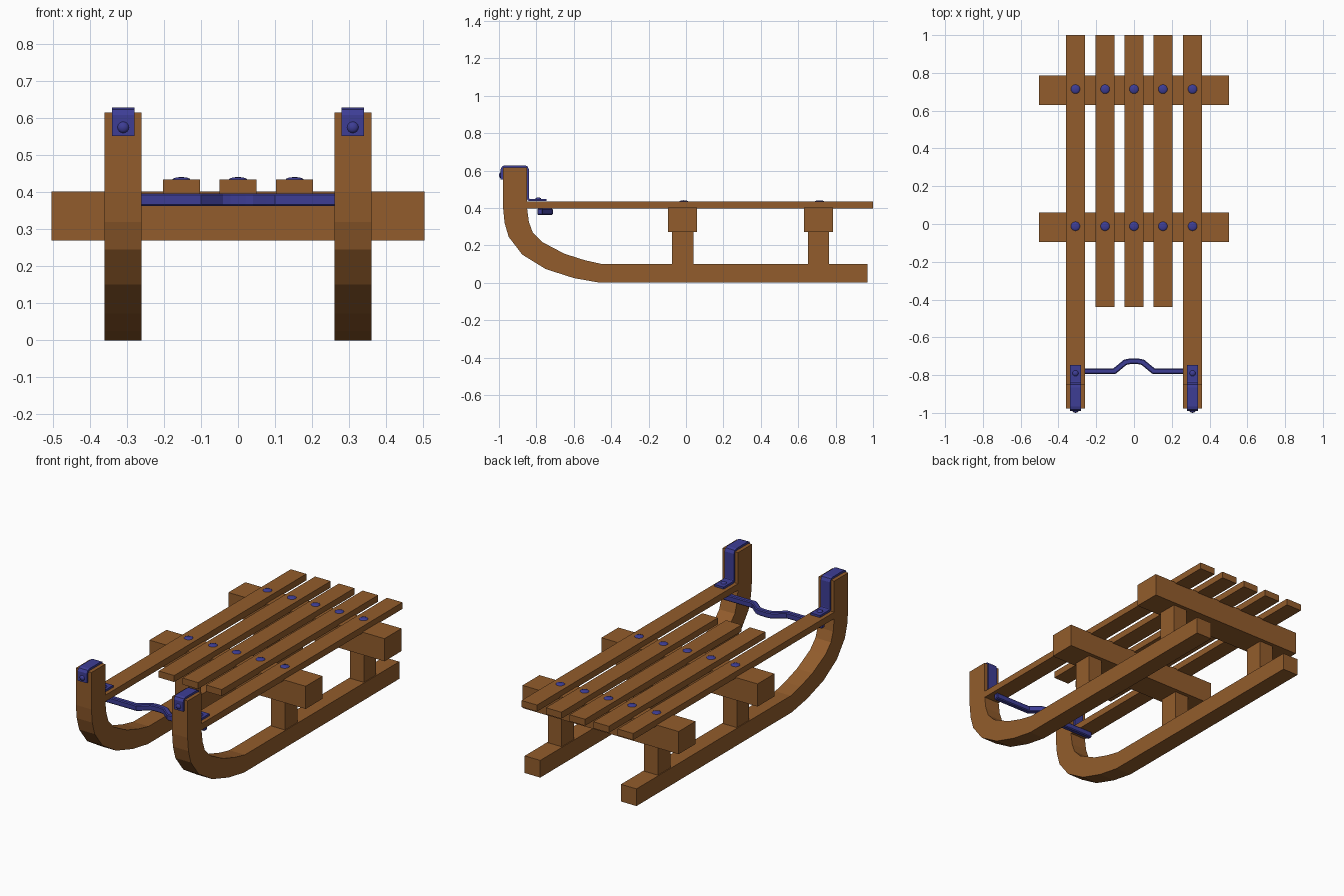
import bpy, bmesh, math
from mathutils import Vector, Matrix

if "Cube" in bpy.data.objects:
    bpy.data.objects.remove(bpy.data.objects["Cube"])


def material(name, rgb):
    m = bpy.data.materials.new(name)
    m.diffuse_color = (*rgb, 1)
    m.use_nodes = True
    m.node_tree.nodes["Principled BSDF"].inputs["Base Color"].default_value = m.diffuse_color
    return m


WOOD = material("brown wood", (0.29, 0.108, 0.025))
BLUE = material("blue metal", (0.047, 0.047, 0.30))


def finish(name, bm, mat):
    bmesh.ops.recalc_face_normals(bm, faces=bm.faces)
    mesh = bpy.data.meshes.new(name)
    bm.to_mesh(mesh)
    bm.free()
    mesh.materials.append(mat)
    ob = bpy.data.objects.new(name, mesh)
    bpy.context.collection.objects.link(ob)
    return ob


def box(name, x, y, z, mat):
    """Box from three (min, max) ranges."""
    bm = bmesh.new()
    bmesh.ops.create_cube(bm, size=1)
    for v in bm.verts:
        v.co = [r[0] + (c + 0.5) * (r[1] - r[0]) for c, r in zip(v.co, (x, y, z))]
    return finish(name, bm, mat)


def ribbon(name, left, right, place, depth, mat):
    """Strip between two matching 2D edges, extruded; place(u, v, w) gives xyz."""
    bm = bmesh.new()
    rows = [[bm.verts.new(place(*p, w)) for p in side] for w in depth for side in (left, right)]
    l0, r0, l1, r1 = rows
    for i in range(len(left) - 1):
        for a, b in ((l0, r0), (r0, r1), (r1, l1), (l1, l0)):
            bm.faces.new((a[i], a[i + 1], b[i + 1], b[i]))
    for i in (0, -1):
        bm.faces.new((l0[i], r0[i], r1[i], l1[i]))
    return finish(name, bm, mat)


def offset(path, t):
    """Mitred offset of an open 2D path by t to its left."""
    pts = [Vector(p) for p in path]
    out = []
    for i, p in enumerate(pts):
        d = [(b - a).normalized() for a, b in zip(pts[max(i - 1, 0):i + 1], pts[max(i - 1, 0) + 1:i + 2])]
        n = [Vector((-e.y, e.x)) for e in d]
        m = sum(n, Vector((0, 0))).normalized()
        out.append(tuple(p + m * t / m.dot(n[0])))
    return out


def dome(name, loc, r, h, mat, tilt=0):
    """Low rounded bolt head, its flat side at loc."""
    bm = bmesh.new()
    rings = [[bm.verts.new((r * math.cos(a) * math.cos(i * math.tau / 16),
                            r * math.cos(a) * math.sin(i * math.tau / 16),
                            h * math.sin(a))) for i in range(16)] for a in (0, 0.45, 0.95)]
    for lo, hi in zip(rings, rings[1:]):
        for i in range(16):
            j = (i + 1) % 16
            bm.faces.new((lo[i], lo[j], hi[j], hi[i]))
    top = bm.verts.new((0, 0, h))
    for i in range(16):
        bm.faces.new((rings[-1][i], rings[-1][(i + 1) % 16], top))
    bm.faces.new(rings[0][::-1])
    bmesh.ops.transform(bm, matrix=Matrix.Translation(loc) @ Matrix.Rotation(tilt, 4, 'X'), verts=bm.verts)
    for f in bm.faces:
        f.smooth = len(f.verts) < 5
    return finish(name, bm, mat)


RUNNER_X = 0.31
BEAM_Y = (-0.018, 0.708)

# Runner side profile: outer (lower) and inner (upper) edges
outer = [(0.97, 0), (-0.46, 0), (-0.60, 0.025), (-0.75, 0.073), (-0.875, 0.15),
         (-0.948, 0.245), (-0.97, 0.32), (-0.978, 0.40), (-0.978, 0.615)]
inner = [(0.97, 0.1), (-0.45, 0.1), (-0.54, 0.12), (-0.65, 0.155), (-0.77, 0.218),
         (-0.82, 0.27), (-0.84, 0.325), (-0.85, 0.40), (-0.85, 0.615)]

# Strap path over the runner tip, with chamfered corners
strap = [(-0.979, 0.552), (-0.979, 0.605), (-0.974, 0.613), (-0.965, 0.616), (-0.867, 0.616),
         (-0.857, 0.613), (-0.852, 0.603), (-0.852, 0.452), (-0.848, 0.442), (-0.838, 0.436), (-0.747, 0.436)]
strap_out = offset(strap, 0.012)

for side, s in (("left", -1), ("right", 1)):
    x = s * RUNNER_X
    yz = lambda u, v, w: (w, u, v)
    ribbon(side + "_runner", outer, inner, yz, (x - 0.05, x + 0.05), WOOD)
    ribbon(side + "_tip_strap", strap, strap_out, yz, (x - 0.03, x + 0.03), BLUE)
    dome(side + "_strap_front_bolt", (x, -0.989, 0.575), 0.016, 0.011, BLUE, math.pi / 2)
    dome(side + "_strap_foot_bolt", (x, -0.79, 0.447), 0.016, 0.01, BLUE)
    for end, y in zip(("front", "rear"), BEAM_Y):
        box(f"{side}_{end}_post", (x - 0.045, x + 0.045), (y - 0.057, y + 0.057), (0.095, 0.275), WOOD)

# Cross beams
for end, y in zip(("front", "rear"), BEAM_Y):
    box(end + "_cross_beam", (-0.503, 0.503), (y - 0.078, y + 0.078), (0.27, 0.402), WOOD)

# Seat slats and their bolts; the outer two reach the runner tips
for i, x in enumerate((-0.31, -0.153, 0, 0.153, 0.31)):
    front = -0.852 if i in (0, 4) else -0.44
    box(f"seat_slat_{i + 1}", (x - 0.05, x + 0.05), (front, 1.0), (0.396, 0.434), WOOD)
    for end, y in (("front", -0.012), ("rear", 0.714)):
        dome(f"{end}_slat_bolt_{i + 1}", (x, y, 0.433), 0.025, 0.008, BLUE)

# Bent steering bar below the outer slats
half = [(0.34, -0.795), (0.10, -0.795), (0.075, -0.775), (0.04, -0.746), (0.02, -0.742)]
path = [(-x, y) for x, y in half] + half[::-1]
bar = ribbon("front_pull_bar", path, offset(path, 0.03), lambda u, v, w: (u, v, w), (0.362, 0.397), BLUE)
bev = bar.modifiers.new("soft_edges", 'BEVEL')
bev.width = 0.005
bev.segments = 1
bev.limit_method = 'ANGLE'
bev.angle_limit = math.radians(60)
